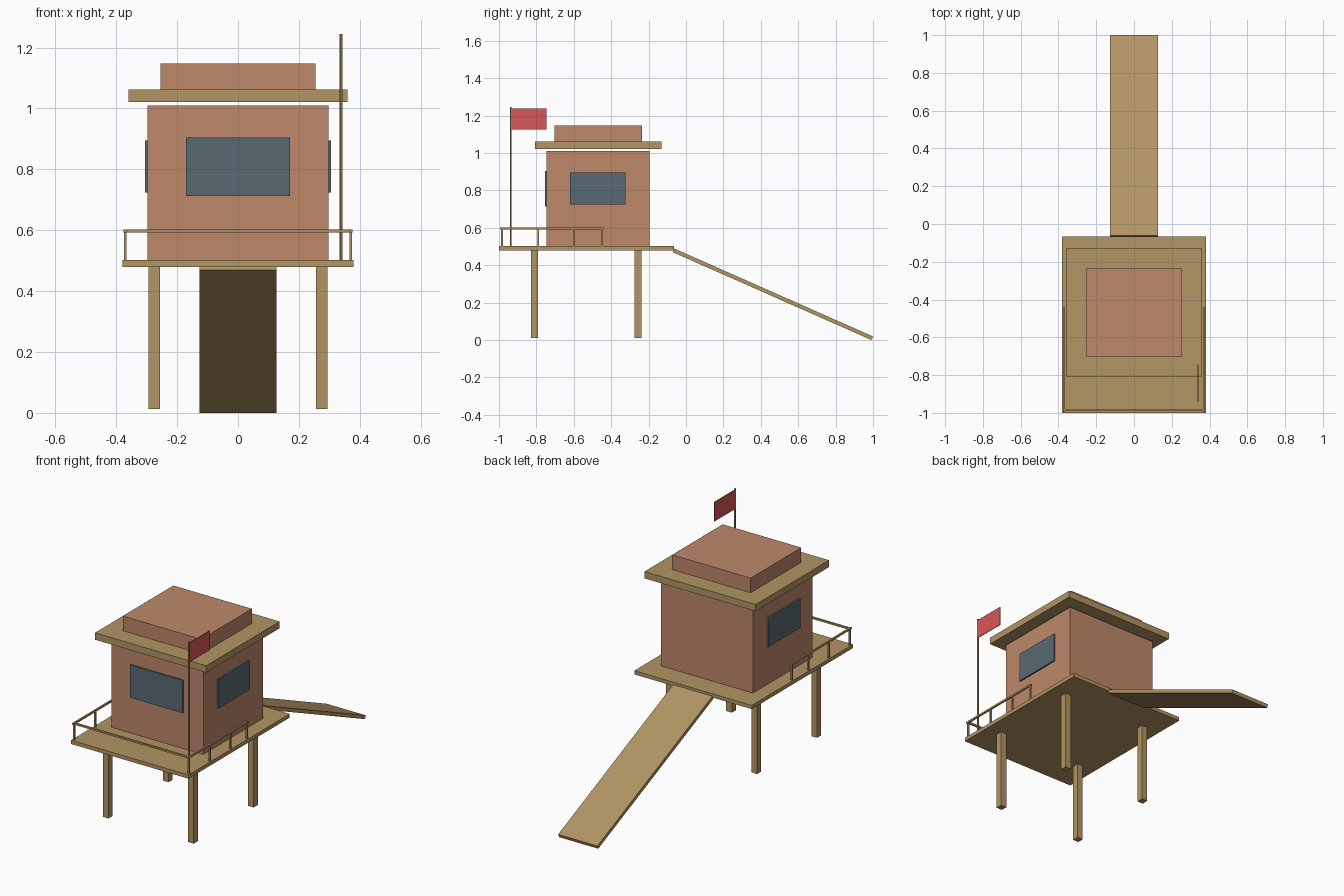
import bpy
import bmesh

if "Cube" in bpy.data.objects:
    bpy.data.objects.remove(bpy.data.objects["Cube"])


def srgb(r, g, b):
    def lin(c):
        c /= 255
        return c / 12.92 if c <= 0.04045 else ((c + 0.055) / 1.055) ** 2.4
    return (lin(r), lin(g), lin(b), 1.0)


def material(name, colour):
    m = bpy.data.materials.new(name)
    m.diffuse_color = srgb(*colour)
    m.use_nodes = True
    m.node_tree.nodes["Principled BSDF"].inputs["Base Color"].default_value = m.diffuse_color
    return m


WOOD = material("tan wood", (178, 149, 99))
WALL = material("terracotta wall", (189, 136, 105))
GLASS = material("slate glass", (91, 106, 115))
RED = material("flag red", (216, 86, 88))


def finish(name, bm, mat):
    bmesh.ops.recalc_face_normals(bm, faces=bm.faces)
    me = bpy.data.meshes.new(name)
    bm.to_mesh(me)
    bm.free()
    me.materials.append(mat)
    ob = bpy.data.objects.new(name, me)
    bpy.context.collection.objects.link(ob)
    return ob


def box(name, x, y, z, mat):
    """Box spanning the (min, max) ranges on each axis."""
    bm = bmesh.new()
    bmesh.ops.create_cube(bm, size=1)
    for v in bm.verts:
        for i, (lo, hi) in enumerate((x, y, z)):
            v.co[i] = lo if v.co[i] < 0 else hi
    return finish(name, bm, mat)


# Deck, cabin and two-step roof
box("deck", (-0.38, 0.38), (-1.0, -0.065), (0.48, 0.502), WOOD)
box("cabin", (-0.297, 0.297), (-0.745, -0.195), (0.502, 1.01), WALL)
box("roof_slab", (-0.36, 0.36), (-0.808, -0.13), (1.022, 1.062), WOOD)
box("roof_cap", (-0.254, 0.254), (-0.702, -0.235), (1.062, 1.148), WALL)

# Front window plate
box("front_window", (-0.17, 0.17), (-0.754, -0.745), (0.713, 0.904), GLASS)

# Parts mirrored left and right
for side, s in (("left", -1), ("right", 1)):
    def mx(a, b):
        return tuple(sorted((s * a, s * b)))

    box(side + "_window", mx(0.297, 0.306), (-0.619, -0.324), (0.724, 0.895), GLASS)
    for end, y in (("front", -0.81), ("back", -0.256)):
        box(f"{end}_{side}_leg", mx(0.257, 0.294), (y - 0.019, y + 0.019), (0.012, 0.48), WOOD)
    box(side + "_rail", mx(0.366, 0.376), (-0.995, -0.442), (0.592, 0.602), WOOD)
    for i, y in enumerate((-0.984, -0.79, -0.6, -0.449)):
        box(f"{side}_rail_post_{i + 1}", mx(0.366, 0.375), (y - 0.005, y + 0.005), (0.502, 0.592), WOOD)

# Front rail
box("front_rail", (-0.366, 0.366), (-0.990, -0.979), (0.592, 0.602), WOOD)

# Sloping ramp from the back edge of the deck to the ground
bm = bmesh.new()
profile = [(-0.071, 0.470), (-0.062, 0.489), (1.0, 0.019), (0.992, 0.0)]
face = bm.faces.new([bm.verts.new((-0.127, y, z)) for y, z in profile])
ext = bmesh.ops.extrude_face_region(bm, geom=[face])
bmesh.ops.translate(bm, vec=(0.254, 0, 0),
                    verts=[g for g in ext["geom"] if isinstance(g, bmesh.types.BMVert)])
finish("ramp", bm, WOOD)

# Flagpole and flag
bm = bmesh.new()
bmesh.ops.create_cone(bm, cap_ends=True, segments=8, radius1=0.005, radius2=0.005, depth=0.743)
bmesh.ops.translate(bm, vec=(0.339, -0.937, 0.8735), verts=bm.verts)
finish("flagpole", bm, WOOD)
box("flag", (0.337, 0.341), (-0.934, -0.745), (1.126, 1.239), RED)
